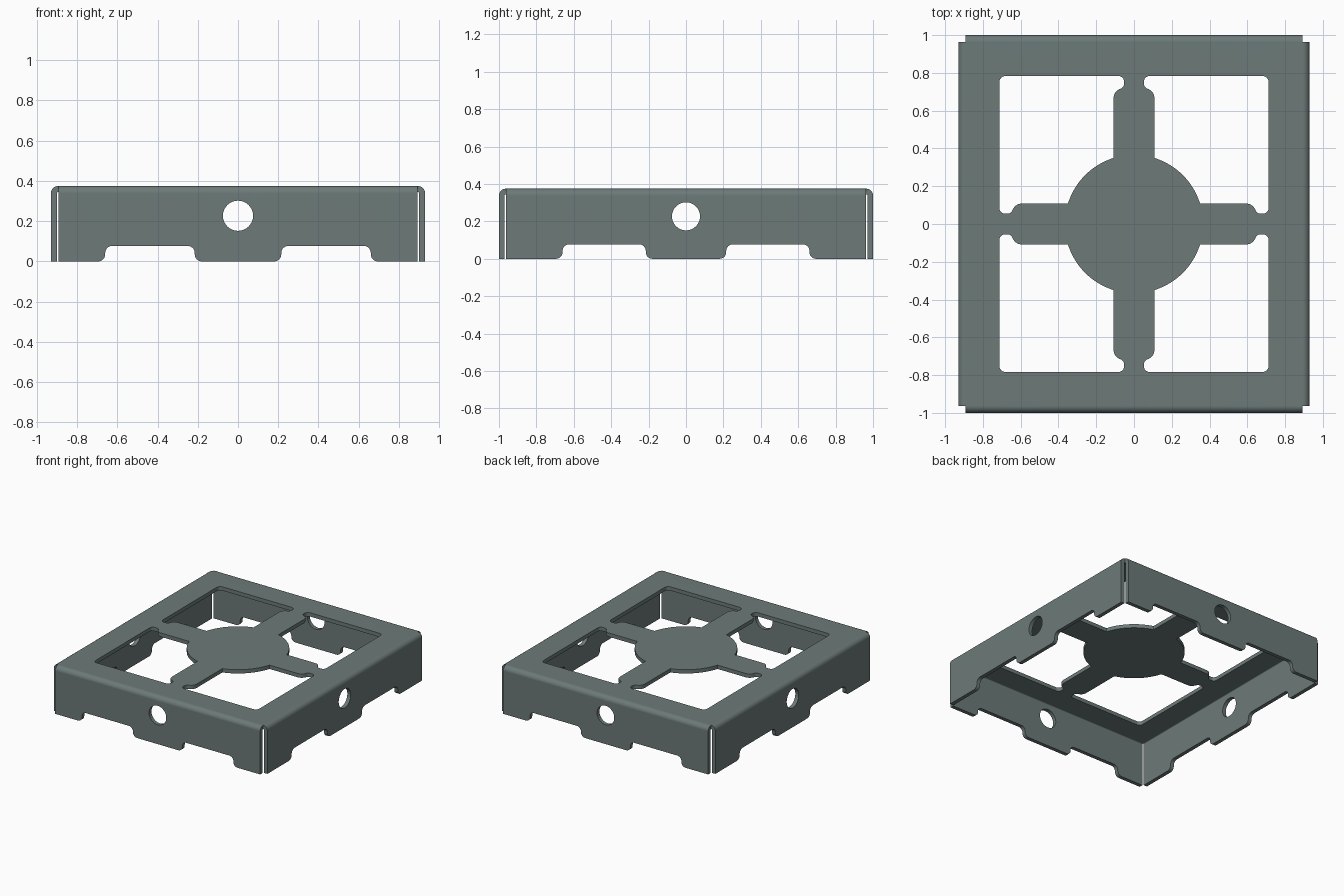
import bpy, bmesh, math
from mathutils import Vector

if "Cube" in bpy.data.objects:
    bpy.data.objects.remove(bpy.data.objects["Cube"], do_unlink=True)

# Main dimensions
HEIGHT, THICK, BEND_R = 0.375, 0.03, 0.037
HALF_X, HALF_Y = 0.93 - BEND_R, 1.0 - BEND_R      # flat top, up to the bend lines
BEND_LEN = BEND_R * math.pi / 2
BEND_STEPS = 6


def fillet(points, steps=6):
    """Round each (x, y, radius) corner of a closed outline."""
    out = []
    for i, (x, y, r) in enumerate(points):
        p = Vector((x, y))
        if r == 0:
            out.append(p)
            continue
        a = (Vector(points[i - 1][:2]) - p).normalized()
        b = (Vector(points[(i + 1) % len(points)][:2]) - p).normalized()
        half = a.angle(b) / 2
        centre = p + (a + b).normalized() * (r / math.sin(half))
        start = p + a * (r / math.tan(half)) - centre
        end = p + b * (r / math.tan(half)) - centre
        sweep = math.pi - 2 * half
        for k in range(steps + 1):
            t = k / steps
            out.append(centre + (start * math.sin((1 - t) * sweep)
                                 + end * math.sin(t * sweep)) / math.sin(sweep))
    return out


def unfolded(z):
    """Distance past the bend line of a wall point at height z."""
    return BEND_LEN + HEIGHT - BEND_R - z


def flange(half, width, a, b, turn):
    """Corners of one unfolded wall with two notches along its foot."""
    top, low, r = unfolded(0.077), unfolded(0), 0.035
    side = [(b, low, r), (b, top, r), (a, top, r), (a, low, r)]
    edge = [(width, 0, 0), (width, low, 0)] + side
    edge += [(-t, s, rr) for t, s, rr in reversed(side)] + [(-width, low, 0)]
    pts = []
    for t, s, rr in edge:
        v = Vector((half + s, -t)).to_3d()
        for _ in range(turn):
            v = Vector((-v.y, v.x, 0))
        pts.append((v.x, v.y, rr))
    return pts


def circle(cx, cy, r, n=40):
    return [Vector((cx + r * math.cos(2 * math.pi * k / n),
                    cy + r * math.sin(2 * math.pi * k / n))) for k in range(n)]


# Unfolded outline: a cross of four walls around the top
outline = []
for turn in range(4):
    if turn % 2 == 0:
        outline += flange(HALF_X, HALF_Y, 0.215, 0.66, turn)
    else:
        outline += flange(HALF_Y, HALF_X, 0.215, 0.66, turn)
loops = [fillet(outline)]

# Round hole in the middle of each wall
s = unfolded(0.227)
for sign in (-1, 1):
    loops.append(circle(sign * (HALF_X + s), 0, 0.075))
    loops.append(circle(0, sign * (HALF_Y + s), 0.075))

# Four windows, leaving a round hub and spokes with narrow necks
HUB_R, SPOKE = 0.366, 0.108
start = math.asin(SPOKE / HUB_R)
window = [(SPOKE, 0.70, 0.05), (0.053, 0.725, 0.025), (0.053, 0.783, 0.028),
          (0.712, 0.783, 0.03), (0.712, 0.055, 0.028), (0.652, 0.055, 0.025),
          (0.627, SPOKE, 0.05)]
for k in range(17):
    ang = start + (math.pi / 2 - 2 * start) * k / 16
    window.append((HUB_R * math.cos(ang), HUB_R * math.sin(ang), 0))
rounded = fillet(window)
for sx in (-1, 1):
    for sy in (-1, 1):
        loops.append([Vector((p.x * sx, p.y * sy)) for p in rounded])

# Fill the flat sheet
bm = bmesh.new()
for loop in loops:
    verts = [bm.verts.new((p.x, p.y, 0)) for p in loop]
    for i, v in enumerate(verts):
        bm.edges.new((verts[i - 1], v))
bmesh.ops.remove_doubles(bm, verts=bm.verts[:], dist=1e-5)
bmesh.ops.triangle_fill(bm, use_beauty=True, edges=bm.edges[:], normal=(0, 0, 1))

# Cut lines across the four bends
for axis, half in ((Vector((1, 0, 0)), HALF_X), (Vector((0, 1, 0)), HALF_Y)):
    for sign in (-1, 1):
        for k in range(BEND_STEPS + 1):
            d = sign * (half + BEND_LEN * k / BEND_STEPS)
            bmesh.ops.bisect_plane(bm, geom=bm.verts[:] + bm.edges[:] + bm.faces[:],
                                   dist=1e-5, plane_co=axis * d, plane_no=axis)

# Give the sheet its thickness
ext = bmesh.ops.extrude_face_region(bm, geom=bm.faces[:], use_keep_orig=True)
for g in ext["geom"]:
    if isinstance(g, bmesh.types.BMVert):
        g.co.z = -THICK


def fold(past, depth):
    """Outward offset from the bend line and height of a folded point."""
    ang = min(past / BEND_R, math.pi / 2)
    r = BEND_R - depth
    drop = max(past - BEND_LEN, 0)
    return r * math.sin(ang), HEIGHT - BEND_R + r * math.cos(ang) - drop


# Fold the walls down
for v in bm.verts:
    depth = -v.co.z
    px, py = abs(v.co.x) - HALF_X, abs(v.co.y) - HALF_Y
    if px > 1e-5:
        out, z = fold(px, depth)
        v.co.x = math.copysign(HALF_X + out, v.co.x)
    elif py > 1e-5:
        out, z = fold(py, depth)
        v.co.y = math.copysign(HALF_Y + out, v.co.y)
    else:
        z = HEIGHT - depth
    v.co.z = z
bmesh.ops.recalc_face_normals(bm, faces=bm.faces[:])

mesh = bpy.data.meshes.new("folded_sheet_frame")
bm.to_mesh(mesh)
bm.free()
frame = bpy.data.objects.new("folded_sheet_frame", mesh)
bpy.context.collection.objects.link(frame)

# Grey-green metal
mat = bpy.data.materials.new("grey_green_metal")
mat.use_nodes = True
colour = (0.15, 0.195, 0.19, 1)
mat.diffuse_color = colour
mat.node_tree.nodes["Principled BSDF"].inputs["Base Color"].default_value = colour
mesh.materials.append(mat)

# Smooth bends and round cuts, keeping flat faces flat
bpy.ops.object.select_all(action="DESELECT")
frame.select_set(True)
bpy.context.view_layer.objects.active = frame
bpy.ops.object.shade_smooth_by_angle(angle=math.radians(30))
weighted = frame.modifiers.new("weighted_normals", "WEIGHTED_NORMAL")
weighted.keep_sharp = True
